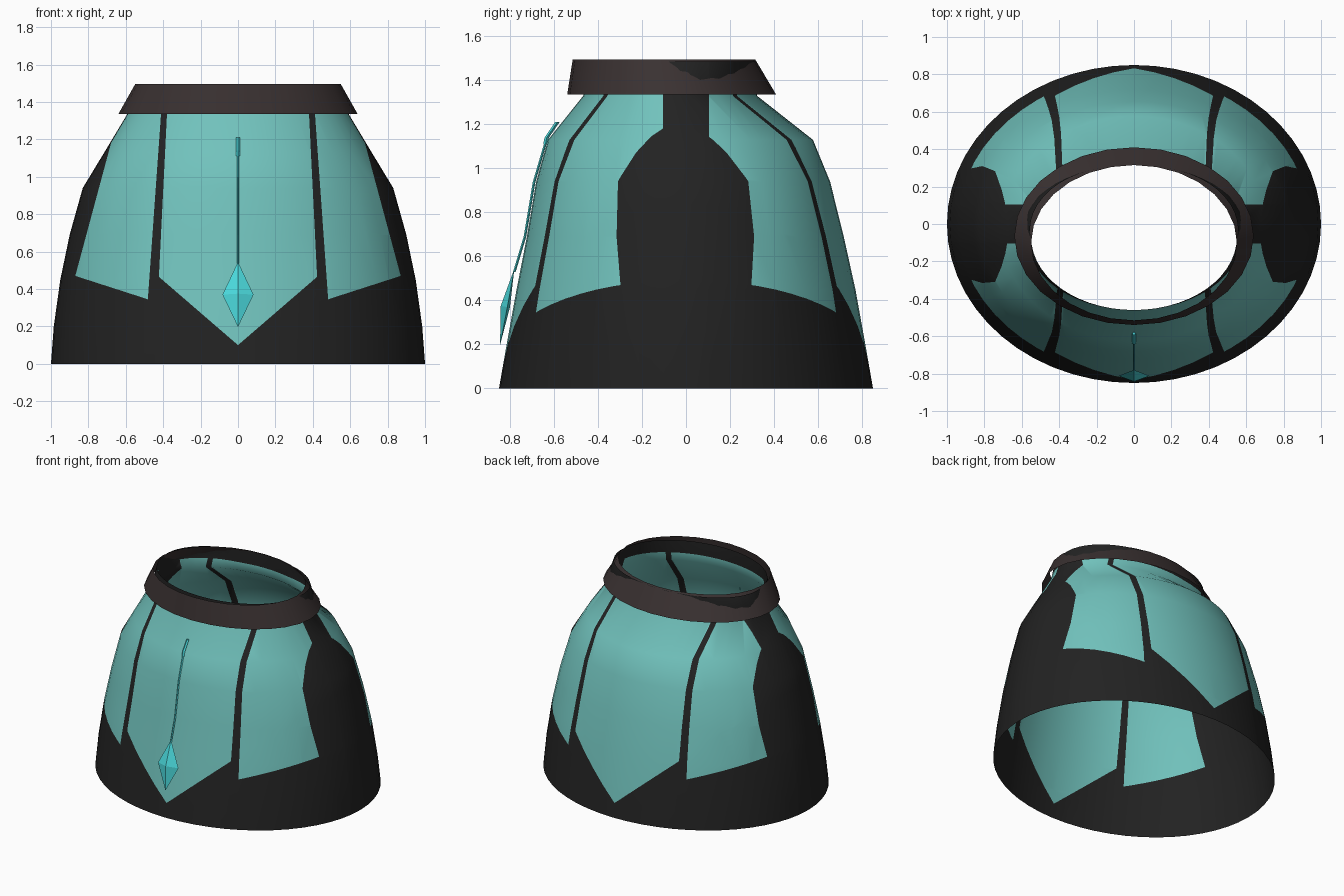
import bpy, bmesh, math
from mathutils import Vector

if "Cube" in bpy.data.objects:
    bpy.data.objects.remove(bpy.data.objects["Cube"])


def material(name, rgb):
    m = bpy.data.materials.new(name)
    m.diffuse_color = (*rgb, 1)
    m.use_nodes = True
    m.node_tree.nodes["Principled BSDF"].inputs["Base Color"].default_value = m.diffuse_color
    return m


BLACK = material("black cloth", (0.016, 0.016, 0.016))
TEAL = material("teal cloth", (0.165, 0.54, 0.505))
BROWN = material("dark brown leather", (0.042, 0.031, 0.031))
CYAN = material("cyan crystal", (0.07, 0.70, 0.72))


def finish(bm, name, mats, smooth):
    bmesh.ops.recalc_face_normals(bm, faces=bm.faces)
    me = bpy.data.meshes.new(name)
    bm.to_mesh(me)
    bm.free()
    for m in mats:
        me.materials.append(m)
    ob = bpy.data.objects.new(name, me)
    bpy.context.collection.objects.link(ob)
    me.polygons.foreach_set("use_smooth", [smooth] * len(me.polygons))
    return ob


def loft(rings, n):
    """Open tube through ellipses (z, x radius, y centre, y radius, rear hip bulge)."""
    bm = bmesh.new()
    loops = []
    for z, rx, cy, ry, bulge in rings:
        loop = []
        for i in range(n):
            a = 2 * math.pi * i / n
            c, s = math.cos(a), math.sin(a)
            side = math.degrees(math.atan2(s, abs(c)))
            k = 1 + bulge * max(0, 1 - ((side - 33) / 36) ** 2)
            loop.append(bm.verts.new((rx * k * c, cy + ry * k * s, z)))
        loops.append(loop)
    for lo, hi in zip(loops, loops[1:]):
        for i in range(n):
            j = (i + 1) % n
            bm.faces.new((lo[i], lo[j], hi[j], hi[i]))
    return bm


# Skirt shell
bm = loft([(0, 1.0, 0, 0.85, 0), (0.2, 0.985, 0, 0.815, 0),
           (0.45, 0.95, 0, 0.77, 0), (0.69, 0.90, -0.003, 0.72, 0),
           (0.94, 0.83, -0.013, 0.668, 0), (1.13, 0.715, -0.025, 0.602, 0),
           (1.33, 0.595, -0.072, 0.395, 0), (1.39, 0.575, -0.07, 0.39, 0.06),
           (1.485, 0.55, -0.07, 0.39, 0.04)], 56)

# Panel borders as lines in x and z
CENTRE_EDGE = ((0.38, 1.33), (0.423, 0.465))
CENTRE_TIP = ((0.423, 0.465), (0.0, 0.10))
SIDE_INNER = ((0.412, 1.33), (0.482, 0.345))
SIDE_BASE = ((0.482, 0.345), (0.87, 0.47))
SIDE_OUTER = ((0.87, 0.47), (0.66, 1.25))
NECK = 0.105


def cut(point, normal):
    bmesh.ops.bisect_plane(bm, geom=bm.verts[:] + bm.edges[:] + bm.faces[:],
                           dist=1e-5, plane_co=point, plane_no=normal)


for (x0, z0), (x1, z1) in (CENTRE_EDGE, CENTRE_TIP, SIDE_INNER, SIDE_BASE, SIDE_OUTER):
    for s in (1, -1):
        cut((s * x0, 0, z0), Vector((s * (z1 - z0), 0, x0 - x1)).normalized())
for s in (1, -1):
    cut((0, s * NECK, 0), (0, 1, 0))


def x_at(line, z):
    (x0, z0), (x1, z1) = line
    return x0 + (x1 - x0) * (z - z0) / (z1 - z0)


def z_at(line, x):
    (x0, z0), (x1, z1) = line
    return z0 + (z1 - z0) * (x - x0) / (x1 - x0)


# Teal panels on the black cloth
for f in bm.faces:
    c = f.calc_center_median()
    x, z = abs(c.x), c.z
    centre = x < x_at(CENTRE_EDGE, z) and z > z_at(CENTRE_TIP, x)
    side = (x_at(SIDE_INNER, z) < x < x_at(SIDE_OUTER, z)
            and z > z_at(SIDE_BASE, x) and not (z > 1.13 and abs(c.y) < NECK))
    f.material_index = int(z < 1.39 and (centre or side))
finish(bm, "skirt", [BLACK, TEAL], True)

# Flared waistband
bm = loft([(1.335, 0.64, -0.065, 0.475, 0), (1.495, 0.55, -0.10, 0.415, 0)], 28)
finish(bm, "waistband", [BROWN], True)

# Crystal pendant
bm = bmesh.new()
top, low, left, right, front, back = [bm.verts.new(p) for p in (
    (0, -0.78, 0.545), (0, -0.845, 0.197), (-0.083, -0.812, 0.37),
    (0.083, -0.812, 0.37), (0, -0.842, 0.375), (0, -0.80, 0.37))]
for tip in (top, low):
    for a, b in ((left, front), (front, right), (right, back), (back, left)):
        bm.faces.new((tip, a, b))
finish(bm, "crystal_pendant", [CYAN], False)


# Cord and its top clasp, as thin square tubes
def cord(name, path, w):
    bm = bmesh.new()
    loops = [[bm.verts.new((dx, y + dy, z)) for dx, dy in
              ((-w, 0), (0, -w), (w, 0), (0, w))] for y, z in path]
    for lo, hi in zip(loops, loops[1:]):
        for i in range(4):
            j = (i + 1) % 4
            bm.faces.new((lo[i], lo[j], hi[j], hi[i]))
    bm.faces.new(loops[0])
    bm.faces.new(loops[-1])
    finish(bm, name, [CYAN], False)


cord("pendant_cord", [(-0.78, 0.53), (-0.732, 0.69), (-0.69, 0.94), (-0.637, 1.12)], 0.006)
cord("cord_clasp", [(-0.639, 1.11), (-0.633, 1.14), (-0.585, 1.21)], 0.01)
